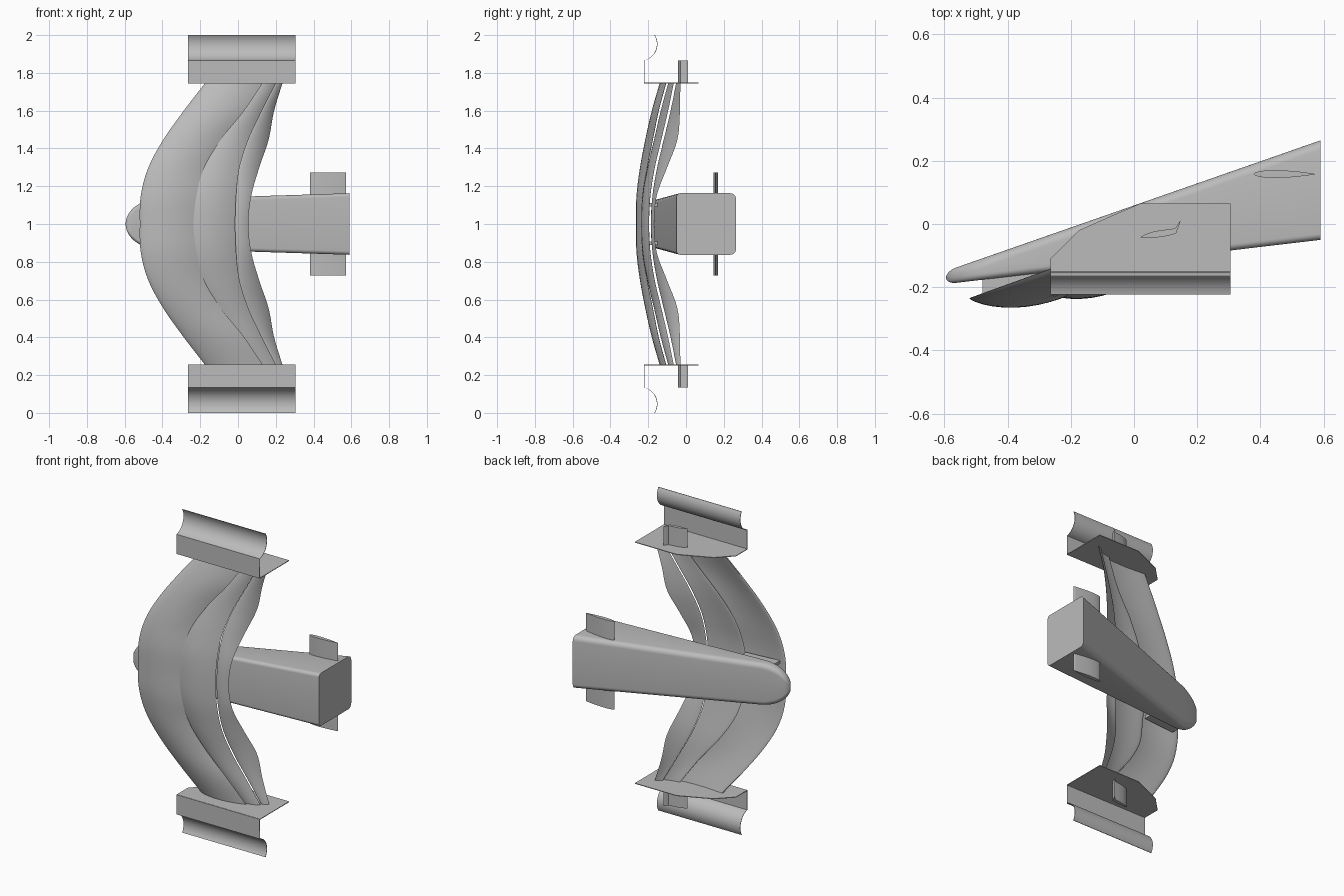
import bpy, bmesh, math
from mathutils import Vector

if "Cube" in bpy.data.objects:
    bpy.data.objects.remove(bpy.data.objects["Cube"])

grey = bpy.data.materials.new("plain_grey")
grey.use_nodes = True
grey.diffuse_color = (0.5, 0.5, 0.5, 1)
grey.node_tree.nodes["Principled BSDF"].inputs["Base Color"].default_value = grey.diffuse_color

MID = 1.0          # mirror plane height
HALF_SPAN = 0.745  # wing half span


def loft(name, rings, smooth=True):
    """Skin a list of closed rings and cap both ends."""
    bm = bmesh.new()
    loops = [[bm.verts.new(p) for p in ring] for ring in rings]
    n = len(loops[0])
    for a, b in zip(loops, loops[1:]):
        for i in range(n):
            j = (i + 1) % n
            bm.faces.new((a[i], a[j], b[j], b[i]))
    bm.faces.new(loops[0])
    bm.faces.new(loops[-1])
    bmesh.ops.recalc_face_normals(bm, faces=bm.faces)
    mesh = bpy.data.meshes.new(name)
    bm.to_mesh(mesh)
    bm.free()
    mesh.materials.append(grey)
    obj = bpy.data.objects.new(name, mesh)
    bpy.context.collection.objects.link(obj)
    if smooth:
        bpy.ops.object.select_all(action='DESELECT')
        obj.select_set(True)
        bpy.context.view_layer.objects.active = obj
        bpy.ops.object.shade_smooth_by_angle(angle=math.radians(35))
    return obj


def prism(name, outline, z0, z1, smooth=False):
    return loft(name, [[(x, y, z) for x, y in outline] for z in (z0, z1)], smooth)


def spline(values, t):
    """Smooth curve through evenly spaced values, flat at the middle of the span."""
    s = t * (len(values) - 1)
    i = min(int(s), len(values) - 2)
    u = s - i
    p1, p2 = values[i], values[i + 1]
    p0 = values[i - 1] if i else values[1]
    p3 = values[i + 2] if i + 2 < len(values) else 2 * p2 - p1
    return p1 + u * ((p2 - p0) / 2 + u * (p0 - 2.5 * p1 + 2 * p2 - p3 / 2
                     + u * (1.5 * (p1 - p2) + (p3 - p0) / 2)))


def airfoil(le, te, thick, camber, steps=12):
    """Closed cambered section, bulging towards -y."""
    le, te = Vector(le), Vector(te)
    chord = te - le
    down = Vector((chord.y, -chord.x))
    pts = []
    for k in range(2 * steps):
        a = math.pi * k / steps
        u = (1 + math.cos(a)) / 2
        half = thick * 1.3 * math.sqrt(u) * (1 - u) + 0.004 * u
        side = 1 if k <= steps else -1
        pts.append(le + chord * u + down * (4 * camber * u * (1 - u) + side * half))
    return [(p.x, p.y) for p in pts]


# Wing elements: edge lines from mid span to tip
lead_x = (-.52, -.515, -.475, -.395, -.29, -.175)
trail_x = ((-.235, -.22, -.18, -.09, .03, .13),
           (-.015, -.01, .008, .055, .125, .2),
           (.055, .07, .112, .162, .19, .235))
trail_y = ((-.235, -.23, -.205, -.175, -.145, -.105),
           (-.195, -.188, -.165, -.13, -.095, -.065),
           (-.168, -.155, -.1, -.045, -.032, -.03))


def element_section(e, t):
    te = (spline(trail_x[e], t), spline(trail_y[e], t))
    if e == 0:
        x = spline(lead_x, t)
        le = (x, -.235 + .36 * (x + .52))
    else:
        back = .025 if e == 1 else .004
        le = (spline(trail_x[e - 1], t) - back, spline(trail_y[e - 1], t) + .013)
    return airfoil(le, te, .08, .065)


for e, name in enumerate(("main_plane", "middle_flap", "rear_flap")):
    rings = []
    for k in range(-24, 25):
        rings.append([(x, y, MID + HALF_SPAN * k / 24)
                      for x, y in element_section(e, abs(k) / 24)])
    loft(name, rings)


# Nose cone: rounded box sections shrinking to a round tip
def nose_ring(x):
    s = x + .595
    half_z = (.125 + .032 * s) * math.sqrt(1 - max(0, 1 - s / .16) ** 2)
    top, bottom = -.149 + .349 * s, -.19 + .118 * s
    mid = (top + bottom) / 2
    half_y = (top - bottom) / 2 * math.sqrt(1 - max(0, 1 - s / .03) ** 2)
    ring = []
    for corner, (sy, sz) in enumerate(((1, 1), (-1, 1), (-1, -1), (1, -1))):
        r = min(.03 if sy > 0 else .02, .95 * half_y, .95 * half_z)
        for k in range(7):
            a = math.pi / 2 * (corner + k / 6)
            ring.append((x, mid + sy * (half_y - r) + r * math.cos(a),
                         MID + sz * (half_z - r) + r * math.sin(a)))
    return ring


stations = [-.595 + .16 * (k / 16) ** 2 for k in range(1, 17)]
stations = [-.5949] + stations + [-.2, .1, .35, .59]
loft("nose_cone", [nose_ring(x) for x in stations])

# End plate outline, and gutter profile in (y, z above the middle)
plate = [(-.265, -.22), (.305, -.22), (.305, .065), (.02, .065),
         (-.08, .022), (-.175, -.02), (-.265, -.11)]
arc = [(-.24 + .089 * math.cos(a), .953 + .089 * math.sin(a))
       for a in [math.radians(-77 + 109 * k / 16) for k in range(17)]]
centre = [(-.22, HALF_SPAN)] + arc
gutter = centre + [(y - .003, z) for y, z in reversed(centre)]
vane_low = [(.02, -.042), (.07, -.043), (.11, -.037), (.133, -.03), (.148, .01)]
vane_high = [(.143, .006), (.13, -.014), (.1, -.018), (.065, -.023), (.035, -.033)]

for side, word in ((1, "upper"), (-1, "lower")):
    def z(h):
        return MID + side * h

    prism(word + "_end_plate", plate, z(HALF_SPAN - .001), z(HALF_SPAN + .003))
    loft(word + "_gutter", [[(x, y, z(h)) for y, h in gutter] for x in (-.265, .305)])
    # Turning vane outside the end plate
    prism(word + "_turning_vane", vane_low + vane_high, z(HALF_SPAN), z(.865), True)
    # Camera fin on the nose
    fin = airfoil((.38, .158), (.573, .158), .125, 0)
    prism(word + "_nose_fin", fin, z(.12), z(.273), True)
    # Pylon joining nose and wing
    pylon = [(-.48, -.235), (-.26, -.215), (-.26, -.12), (-.48, -.165)]
    prism(word + "_pylon", pylon, z(.092), z(.11))
